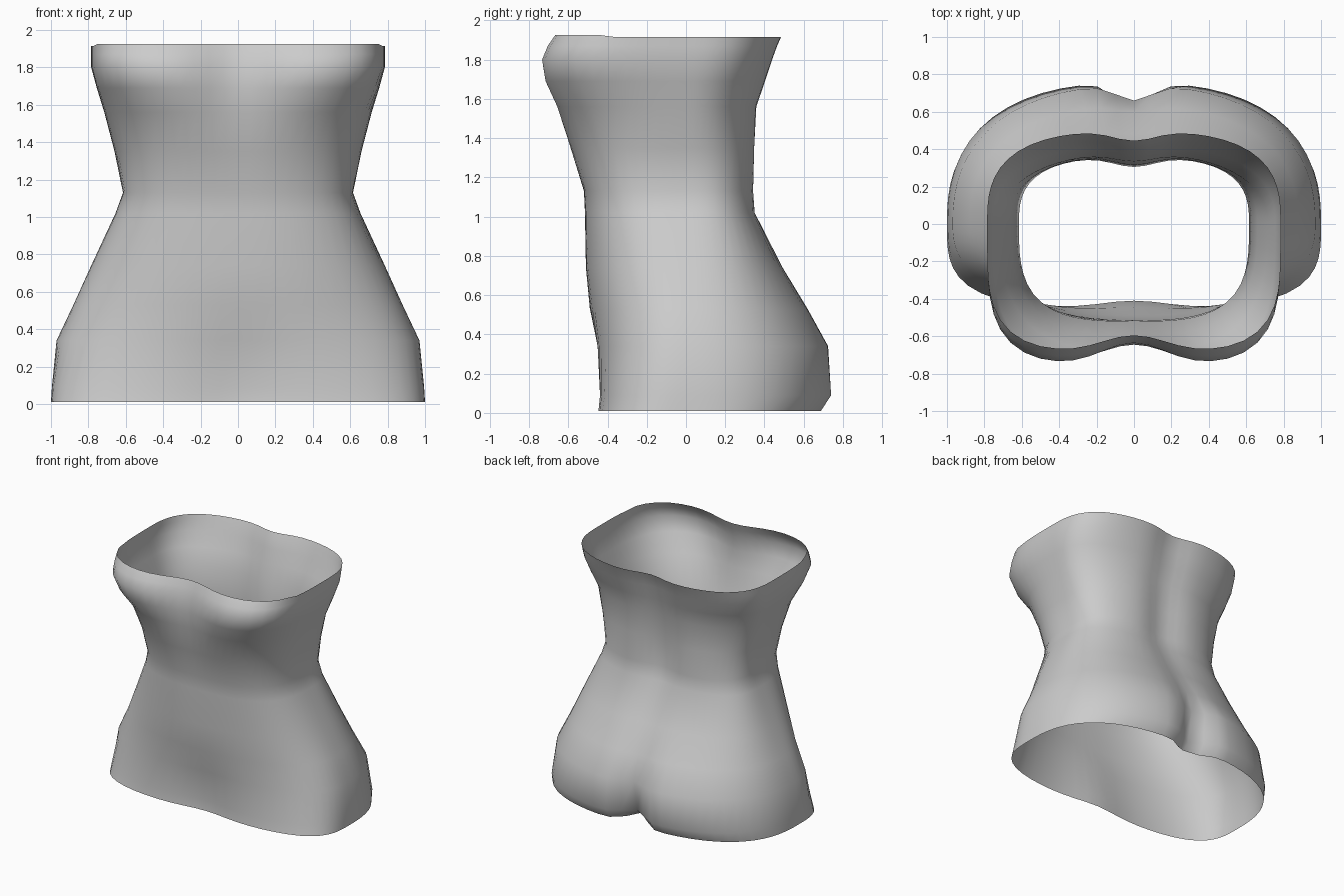
import bpy
import bmesh
from math import cos, sin, pi, exp

cube = bpy.data.objects.get("Cube")
if cube:
    bpy.data.objects.remove(cube)

SEGMENTS = 64

# Torso levels, bottom to top: height, half width, front depth, front squareness,
# front dip, back depth, back squareness, back dip
LEVELS = [
    (0.01, 1.0, .455, 3.4, .04, .7, 2.6, .14),
    (0.09, .995, .45, 3.1, .04, .755, 2.5, .14),
    (0.34, .97, .465, 2.45, .02, .74, 2.35, .08),
    (0.53, .88, .49, 2.35, 0, .63, 2.4, .03),
    (0.74, .785, .51, 2.5, 0, .5, 2.6, .02),
    (1.02, .655, .515, 2.9, 0, .36, 2.9, .03),
    (1.13, .615, .52, 3.2, 0, .355, 2.9, .05),
    (1.35, .66, .605, 2.8, .02, .365, 2.5, .05),
    (1.56, .715, .69, 2.8, .06, .375, 2.3, .04),
    (1.69, .755, .745, 3.5, .1, .415, 2.6, .04),
    (1.80, .785, .755, 4, .12, .45, 2.8, .05),
    (1.87, .785, .725, 4, .11, .475, 2.9, .05),
    (1.915, .785, .685, 4, .09, .495, 2.9, .05),
]


def ring_point(level, angle):
    """Point on a squared oval with a soft dip on the centre line."""
    z, width, front, front_n, front_dip, back, back_n, back_dip = level
    c, s = cos(angle), sin(angle)
    is_back = s > 0
    n = back_n if is_back else front_n
    radius = (abs(c) ** n + abs(s) ** n) ** (-1 / n)
    x = width * radius * c
    if is_back:
        spread = 0.13 if z < 0.8 else 0.16
        y = back * radius * s - back_dip * exp(-(x / spread) ** 2) * s
    else:
        y = front * radius * s - front_dip * exp(-(x / 0.25) ** 2) * s
    return x, y, z


# Open shell of the torso
bm = bmesh.new()
rings = [[bm.verts.new(ring_point(level, 2 * pi * i / SEGMENTS))
          for i in range(SEGMENTS)] for level in LEVELS]
for low, high in zip(rings, rings[1:]):
    for i in range(SEGMENTS):
        j = (i + 1) % SEGMENTS
        bm.faces.new((low[i], low[j], high[j], high[i]))

# Lift the lower rim slightly at the back cleft, raise the front neckline
for v in rings[0]:
    if v.co.y > 0:
        v.co.z += 0.04 * exp(-(v.co.x / 0.08) ** 2)
for v in rings[-1]:
    if v.co.y < -0.4:
        v.co.z += 0.01

for face in bm.faces:
    face.smooth = True
mesh = bpy.data.meshes.new("torso_shell")
bm.to_mesh(mesh)
bm.free()
torso = bpy.data.objects.new("torso_shell", mesh)
bpy.context.collection.objects.link(torso)

# Plain grey surface
grey = bpy.data.materials.new("light_grey")
grey.use_nodes = True
colour = (0.6, 0.6, 0.6, 1)
grey.diffuse_color = colour
grey.node_tree.nodes["Principled BSDF"].inputs["Base Color"].default_value = colour
mesh.materials.append(grey)
